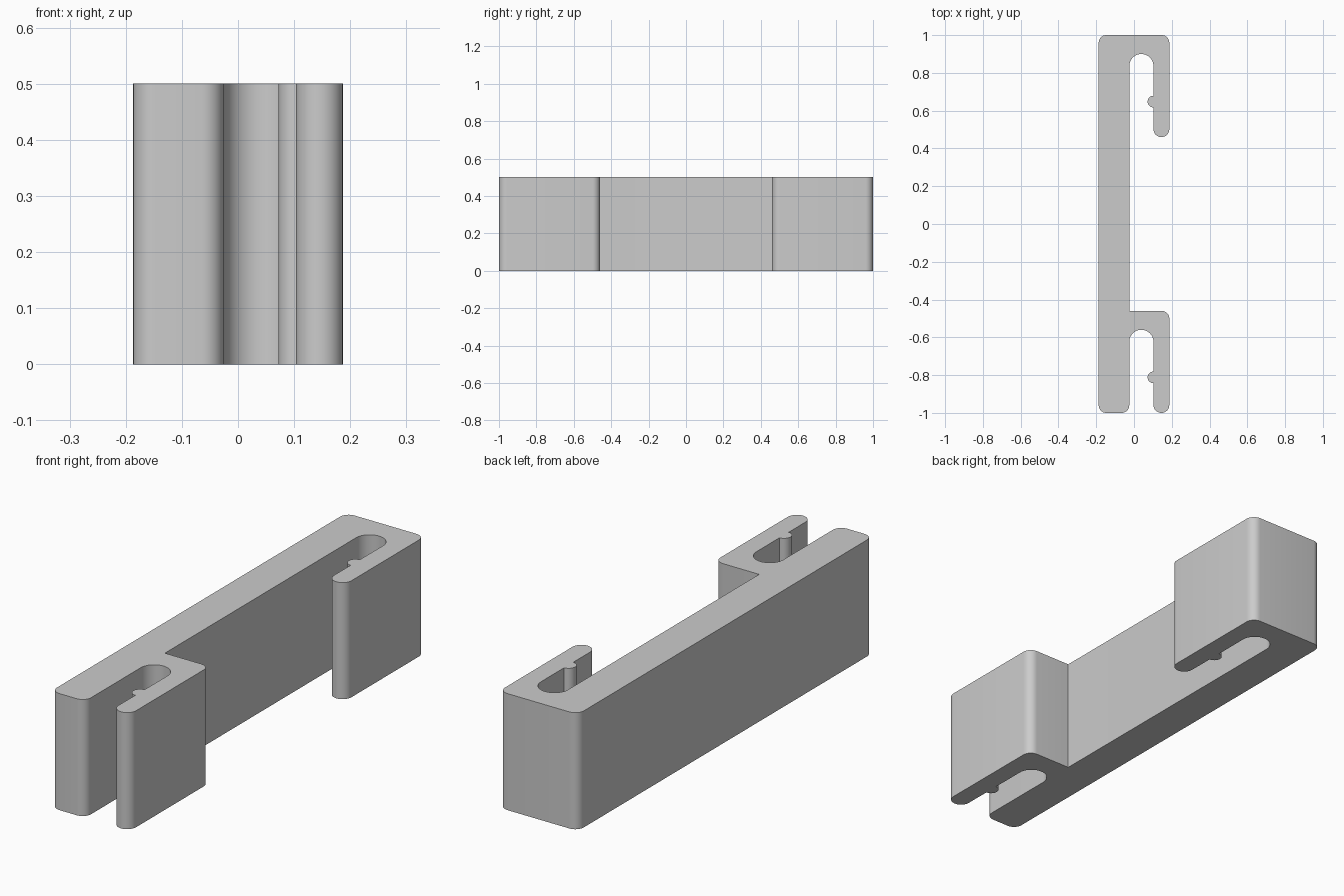
import bpy, bmesh, math

if "Cube" in bpy.data.objects:
    bpy.data.objects.remove(bpy.data.objects["Cube"])

# Key dimensions
H = 0.5                     # extrusion height
XL, XR = -0.187, 0.187      # outer sides
SL, SR = -0.025, 0.103      # slot sides
PITCH = 1.46                # distance between the two hooks
R = 0.04                    # outer corner radius
TIP = (XR - SR) / 2         # arm tip radius
SLOT = (SR - SL) / 2        # slot end radius
NUB = 0.031                 # retaining nub radius


def arc(cx, cy, r, a0, a1, n=8):
    """Points along an arc, angles in degrees."""
    return [(cx + r * math.cos(math.radians(a0 + (a1 - a0) * i / n)),
             cy + r * math.sin(math.radians(a0 + (a1 - a0) * i / n)))
            for i in range(n + 1)]


def hook(top):
    """Hook outline: slot end, nub, arm tip, then outer corner."""
    pts = arc((SL + SR) / 2, top - 0.1 - SLOT, SLOT, 180, 0, 20)
    pts += arc(SR, top - 0.352, NUB, 90, 270, 14)
    pts += arc((SR + XR) / 2, top - 0.54 + TIP, TIP, 180, 360, 16)
    pts += arc(XR - R, top - R, R, 0, 90)
    return pts


# Closed outline of the whole bracket
outline = arc(XL + R, -1 + R, R, 180, 270)
outline += arc(SL - R, -1 + R, R, 270, 360)
outline += hook(1 - PITCH)
outline += [(SL, 1 - PITCH)]
outline += hook(1)
outline += arc(XL + R, 1 - R, R, 90, 180)

# Extrude the outline upward
bm = bmesh.new()
face = bm.faces.new([bm.verts.new((x, y, 0)) for x, y in outline])
ext = bmesh.ops.extrude_face_region(bm, geom=[face])
bmesh.ops.translate(bm, vec=(0, 0, H),
                    verts=[v for v in ext["geom"] if isinstance(v, bmesh.types.BMVert)])
bmesh.ops.recalc_face_normals(bm, faces=bm.faces)
bmesh.ops.triangulate(bm, faces=[f for f in bm.faces if len(f.verts) > 4])
mesh = bpy.data.meshes.new("hook_bracket")
bm.to_mesh(mesh)
bm.free()

bracket = bpy.data.objects.new("hook_bracket", mesh)
bpy.context.collection.objects.link(bracket)
grey = bpy.data.materials.new("light_grey")
grey.diffuse_color = (0.6, 0.6, 0.6, 1)
grey.use_nodes = True
grey.node_tree.nodes["Principled BSDF"].inputs["Base Color"].default_value = grey.diffuse_color
mesh.materials.append(grey)

# Smooth curved walls, sharp rims
bpy.context.view_layer.objects.active = bracket
bracket.select_set(True)
bpy.ops.object.shade_smooth_by_angle(angle=math.radians(30))
